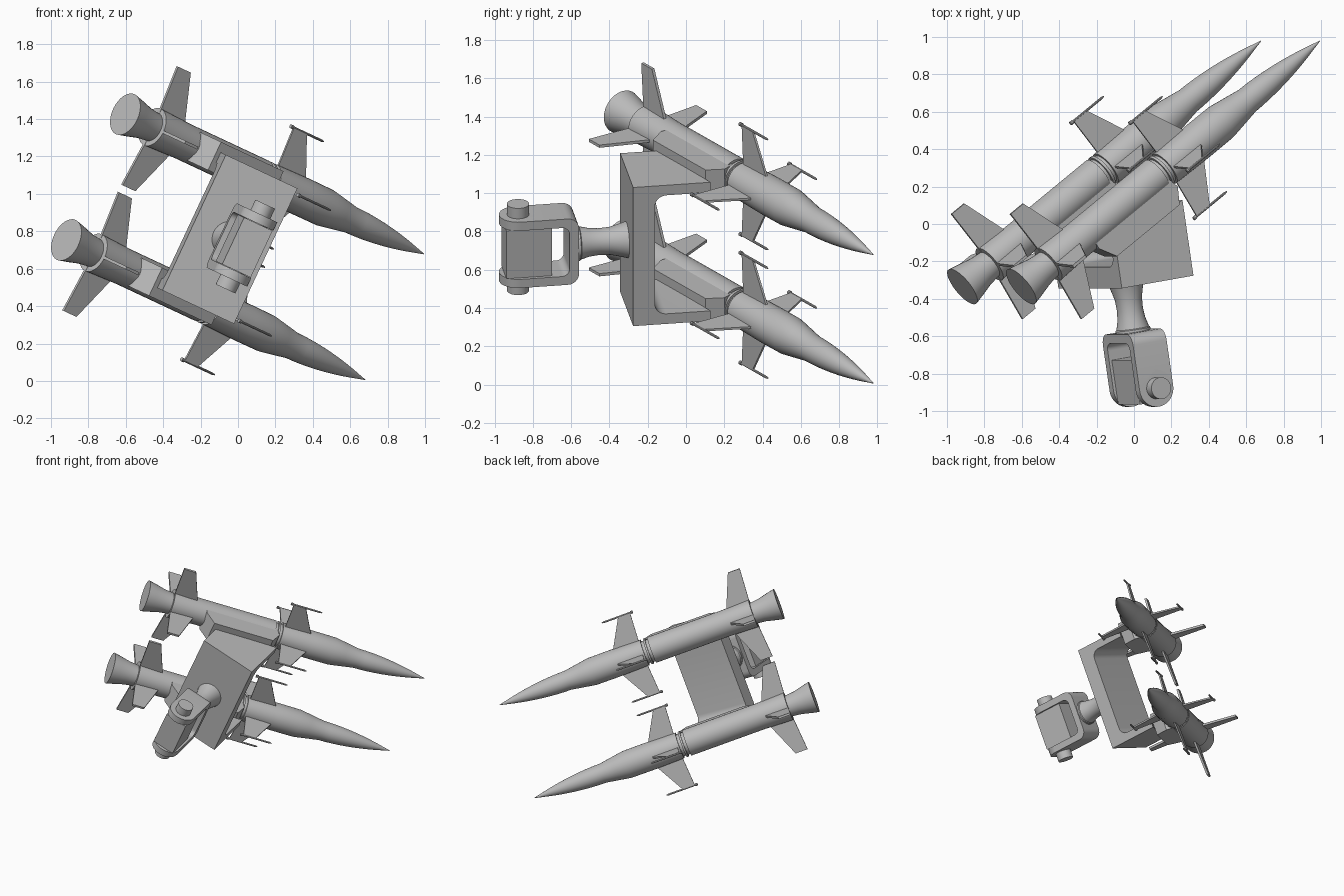
import bpy, bmesh, math
from mathutils import Vector, Matrix

if "Cube" in bpy.data.objects:
    bpy.data.objects.remove(bpy.data.objects["Cube"])

grey = bpy.data.materials.new("plain_grey")
grey.diffuse_color = (0.5, 0.5, 0.5, 1)
grey.use_nodes = True
grey.node_tree.nodes["Principled BSDF"].inputs["Base Color"].default_value = grey.diffuse_color


def frame(x, y, z, origin):
    m = Matrix((x, y, z)).transposed().to_4x4()
    m.translation = origin
    return m


def finish(name, bm, m, smooth=True):
    bmesh.ops.recalc_face_normals(bm, faces=bm.faces[:])
    bm.transform(m)
    me = bpy.data.meshes.new(name)
    bm.to_mesh(me)
    bm.free()
    me.materials.append(grey)
    ob = bpy.data.objects.new(name, me)
    bpy.context.collection.objects.link(ob)
    if smooth:
        bpy.ops.object.select_all(action='DESELECT')
        ob.select_set(True)
        bpy.context.view_layer.objects.active = ob
        bpy.ops.object.shade_smooth_by_angle(angle=math.radians(30))
    return ob


def loft(bm, a, b):
    """Solid between two outlines with the same number of points."""
    va = [bm.verts.new(p) for p in a]
    vb = [bm.verts.new(p) for p in b]
    n = len(va)
    for i in range(n):
        bm.faces.new((va[i], va[(i + 1) % n], vb[(i + 1) % n], vb[i]))
    bm.faces.new(va[::-1])
    bm.faces.new(vb)


def lathe(bm, profile, axis='X', y=0, z=0, n=32):
    """Revolve (position, radius) pairs about an axis; closed at both ends."""
    rings = []
    for s, r in profile:
        ring = []
        for i in range(n):
            a = 2 * math.pi * i / n
            c, d = r * math.cos(a), r * math.sin(a)
            co = {'X': (s, y + c, z + d), 'Y': (c, s, d), 'Z': (c, y + d, s)}[axis]
            ring.append(bm.verts.new(co))
        rings.append(ring)
    for a, b in zip(rings, rings[1:]):
        for i in range(n):
            bm.faces.new((a[i], a[(i + 1) % n], b[(i + 1) % n], b[i]))
    bm.faces.new(rings[0][::-1])
    bm.faces.new(rings[-1])


def box(bm, x0, x1, y0, y1, z0, z1):
    q = [(x0, y0), (x1, y0), (x1, y1), (x0, y1)]
    loft(bm, [(x, y, z0) for x, y in q], [(x, y, z1) for x, y in q])


def arc(cx, cy, r, a0, a1, n=6):
    return [(cx + r * math.cos(math.radians(a0 + (a1 - a0) * i / n)),
             cy + r * math.sin(math.radians(a0 + (a1 - a0) * i / n))) for i in range(n + 1)]


# shared directions: u along the missile, w from lower to upper missile
w = Vector((0.424, 0, 0.906)).normalized()
u = Vector((0.727, 0.598, -0.339))
u = (u - w * u.dot(w)).normalized()
v = w.cross(u)
p = Vector((0.900, 0.158, -0.400))
p = (p - w * p.dot(w)).normalized()
q = w.cross(p)

# missile outline from nozzle to nose tip
body = [(0, .118), (.06, .105), (.13, .088), (.2, .08), (.2, .108), (.25, .106), (.42, .1),
        (1.0, .1), (1.0, .086), (1.02, .086), (1.02, .1), (1.035, .1), (1.035, .086),
        (1.055, .086), (1.055, .1), (1.3, .105), (1.47, .104), (1.56, .09), (1.66, .074)]
for i in range(1, 11):
    t = i / 10
    body.append((1.66 + .54 * t, max(.074 * (1 - t ** 1.9), .0015)))
tail_fin = [(.2, .07), (.39, .07), (.273, .35), (.18, .35)]
front_fin = [(1.07, .07), (1.285, .07), (1.15, .315), (1.055, .315)]

for side, origin in (("upper", Vector((-.603, -.335, 1.426))),
                     ("lower", Vector((-.918, -.335, .754)))):
    m = frame(u, v, w, origin)
    bm = bmesh.new()
    lathe(bm, body)
    finish(side + "_missile_body", bm, m)
    # four tail fins, four front fins with tip rods
    tails, fronts, rods = bmesh.new(), bmesh.new(), bmesh.new()
    for k in range(4):
        rot = Matrix.Rotation(k * math.pi / 2, 4, 'X')
        for target, outline, th in ((tails, tail_fin, .008), (fronts, front_fin, .006)):
            loft(target, [rot @ Vector((s, -th, h)) for s, h in outline],
                 [rot @ Vector((s, th, h)) for s, h in outline])
        c = rot @ Vector((0, 0, .317))
        lathe(rods, [(1.033, .011), (1.05, .011), (1.05, .007), (1.26, .007), (1.277, .003)],
              y=c.y, z=c.z, n=10)
    finish(side + "_tail_fins", tails, m, False)
    finish(side + "_front_fins", fronts, m, False)
    finish(side + "_fin_tip_rods", rods, m)
    # launch rail on the side of the missile facing the bracket
    bm = bmesh.new()
    plan = [(.46, 0), (.46, -.09), (.52, -.185), (.98, -.185), (1.03, -.1), (1.0, 0)]
    loft(bm, [(s, y, -.083) for s, y in plan], [(s, y, .083) for s, y in plan])
    finish(side + "_launch_rail", bm, m, False)

# bracket frame: x across the plate, y toward the missiles, z along w
J = frame(p, q, w, Vector((-.043, -.31, .757)))


def c_outline(x, depth, h=.4, th=.058, back=.115, r=.06):
    pts = [(0, -h), (depth, -h), (depth, -h + th)]
    pts += arc(back + r, -h + th + r, r, 270, 180)
    pts += arc(back + r, h - th - r, r, 180, 90)
    pts += [(depth, h - th), (depth, h), (0, h)]
    return [(x, y, z) for y, z in pts]


bm = bmesh.new()
loft(bm, c_outline(-.214, .195), c_outline(.214, .41))
finish("bracket", bm, J)

# flared neck
bm = bmesh.new()
lathe(bm, [(.01, .1), (-.03, .088), (-.09, .073), (-.15, .07), (-.2, .075), (-.25, .088),
           (-.255, .094), (-.275, .094)], axis='Y')
finish("neck", bm, J)

# fork: U outline plus rounded arm ends
PIN = -.575
bm = bmesh.new()
H, T, top, inner = .19, .05, -.268, -.318
outer = [(PIN, H)] + arc(top - .06, H - .06, .06, 90, 0) + arc(top - .06, -H + .06, .06, 0, -90) + [(PIN, -H)]
hole = [(PIN, -H + T)] + arc(inner - .04, -H + T + .04, .04, -90, 0) \
    + arc(inner - .04, H - T - .04, .04, 0, 90) + [(PIN, H - T)]
loft(bm, [(-.1, y, z) for y, z in outer + hole], [(.1, y, z) for y, z in outer + hole])
for a in (-H, H - T):
    lathe(bm, [(a, .1), (a + T, .1)], axis='Z', y=PIN)
finish("fork", bm, J)

# hinge pin and the block it passes through
bm = bmesh.new()
lathe(bm, [(-.25, .058), (.25, .058)], axis='Z', y=PIN)
finish("hinge_pin", bm, J)
bm = bmesh.new()
box(bm, -.085, .085, -.65, -.41, -.138, .138)
finish("hinge_block", bm, J, False)
